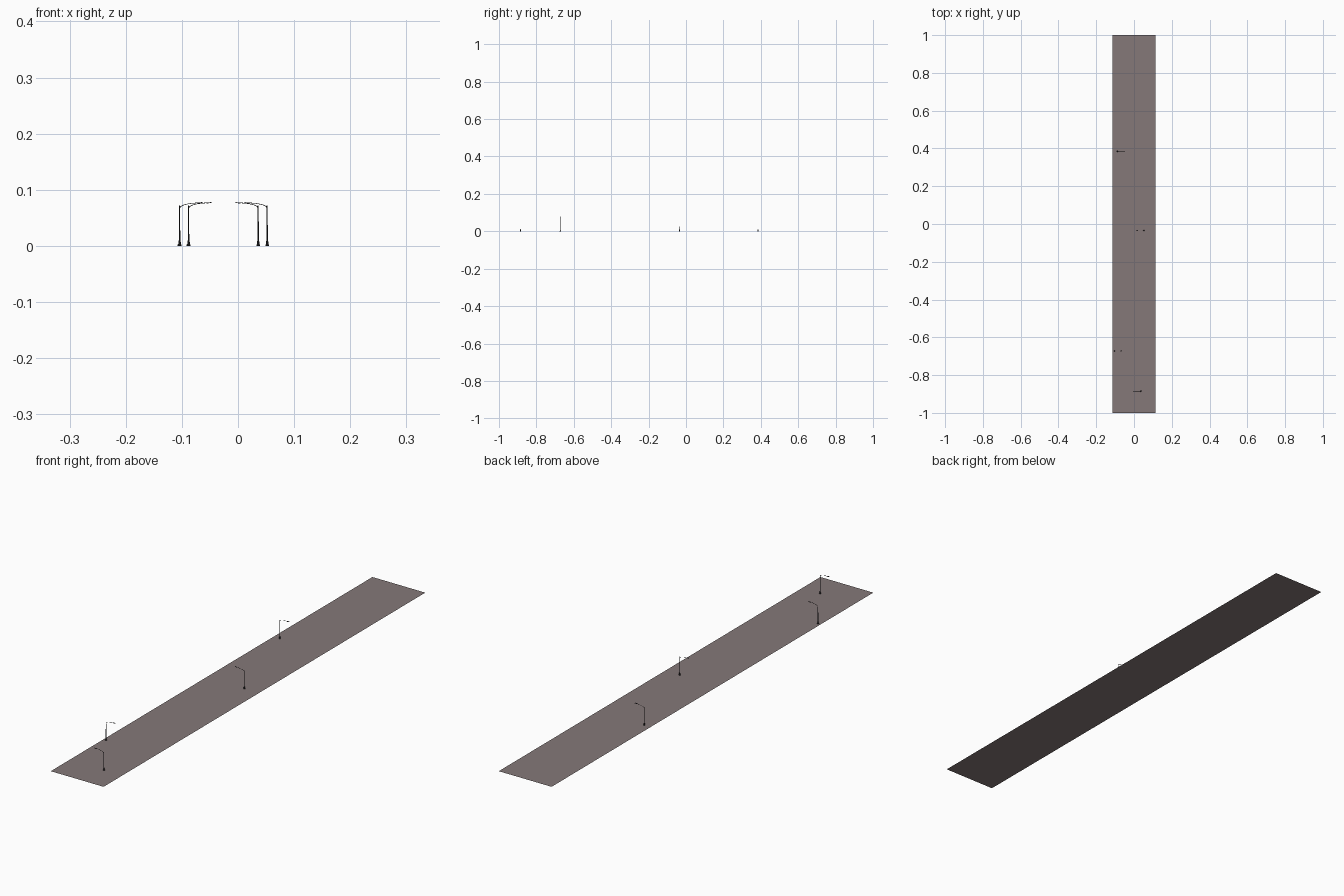
import bpy, bmesh, math
from mathutils import Vector

if "Cube" in bpy.data.objects:
    bpy.data.objects.remove(bpy.data.objects["Cube"])


def material(name, rgb):
    m = bpy.data.materials.new(name)
    m.diffuse_color = (*rgb, 1)
    m.use_nodes = True
    m.node_tree.nodes["Principled BSDF"].inputs["Base Color"].default_value = m.diffuse_color
    return m


ROAD = material("grey brown asphalt", (0.235, 0.19, 0.19))
METAL = material("dark metal", (0.025, 0.025, 0.027))


def finish(bm, name, mat, loc=(0, 0, 0), angle=0):
    bmesh.ops.recalc_face_normals(bm, faces=bm.faces)
    me = bpy.data.meshes.new(name)
    bm.to_mesh(me)
    bm.free()
    me.materials.append(mat)
    ob = bpy.data.objects.new(name, me)
    ob.location = loc
    ob.rotation_euler.z = angle
    bpy.context.collection.objects.link(ob)
    return ob


def tube(name, points, loc, angle, sides=8):
    """Sweep rings along (x, z, radius) points lying in the xz plane."""
    bm = bmesh.new()
    rings = []
    for i, (x, z, r) in enumerate(points):
        a, b = points[max(i - 1, 0)], points[min(i + 1, len(points) - 1)]
        t = Vector((b[0] - a[0], 0, b[1] - a[1])).normalized()
        side = Vector((0, 1, 0))
        up = t.cross(side)
        rings.append([bm.verts.new(Vector((x, 0, z)) + r * (
            side * math.cos(k * math.tau / sides) + up * math.sin(k * math.tau / sides)))
            for k in range(sides)])
    for p, q in zip(rings, rings[1:]):
        for k in range(sides):
            n = (k + 1) % sides
            bm.faces.new((p[k], p[n], q[n], q[k]))
    bm.faces.new(rings[0])
    bm.faces.new(rings[-1])
    return finish(bm, name, METAL, loc, angle)


def lamp_head(loc, angle):
    # flat lamp housing, narrower on top and at the outer tip
    bm = bmesh.new()
    bmesh.ops.create_cube(bm, size=1)
    for v in bm.verts:
        taper = (0.75 if v.co.x > 0 else 1) * (0.6 if v.co.z > 0 else 1)
        v.co = Vector((0.036 + v.co.x * 0.009, v.co.y * 0.004 * taper,
                       0.0768 + v.co.z * 0.0016 + v.co.x * 0.0006))
    return finish(bm, "lamp_head", METAL, loc, angle)


# road strip
bm = bmesh.new()
bmesh.ops.create_grid(bm, x_segments=1, y_segments=1, size=1)
bmesh.ops.scale(bm, vec=(0.115, 1, 1), verts=bm.verts)
finish(bm, "road", ROAD)

# street lamps, alternating sides and reaching over the road
for x, y in ((-0.088, 0.385), (0.052, -0.035), (-0.104, -0.672), (0.036, -0.885)):
    loc, angle = (x, y, 0), (0 if x < 0 else math.pi)
    tube("lamp_base", [(0, 0, 0.0034), (0, 0.002, 0.0034), (0, 0.003, 0.0024),
                       (0, 0.008, 0.0019), (0, 0.011, 0.0012)], loc, angle)
    tube("lamp_pole", [(0, 0.009, 0.0012), (0, 0.04, 0.001), (0, 0.072, 0.0008)], loc, angle)
    tube("lamp_arm", [(0, 0.067, 0.0007), (0.002, 0.0702, 0.0007), (0.007, 0.0728, 0.0006),
                      (0.015, 0.0749, 0.0006), (0.024, 0.0761, 0.0006),
                      (0.033, 0.0768, 0.0006)], loc, angle, 6)
    lamp_head(loc, angle)
